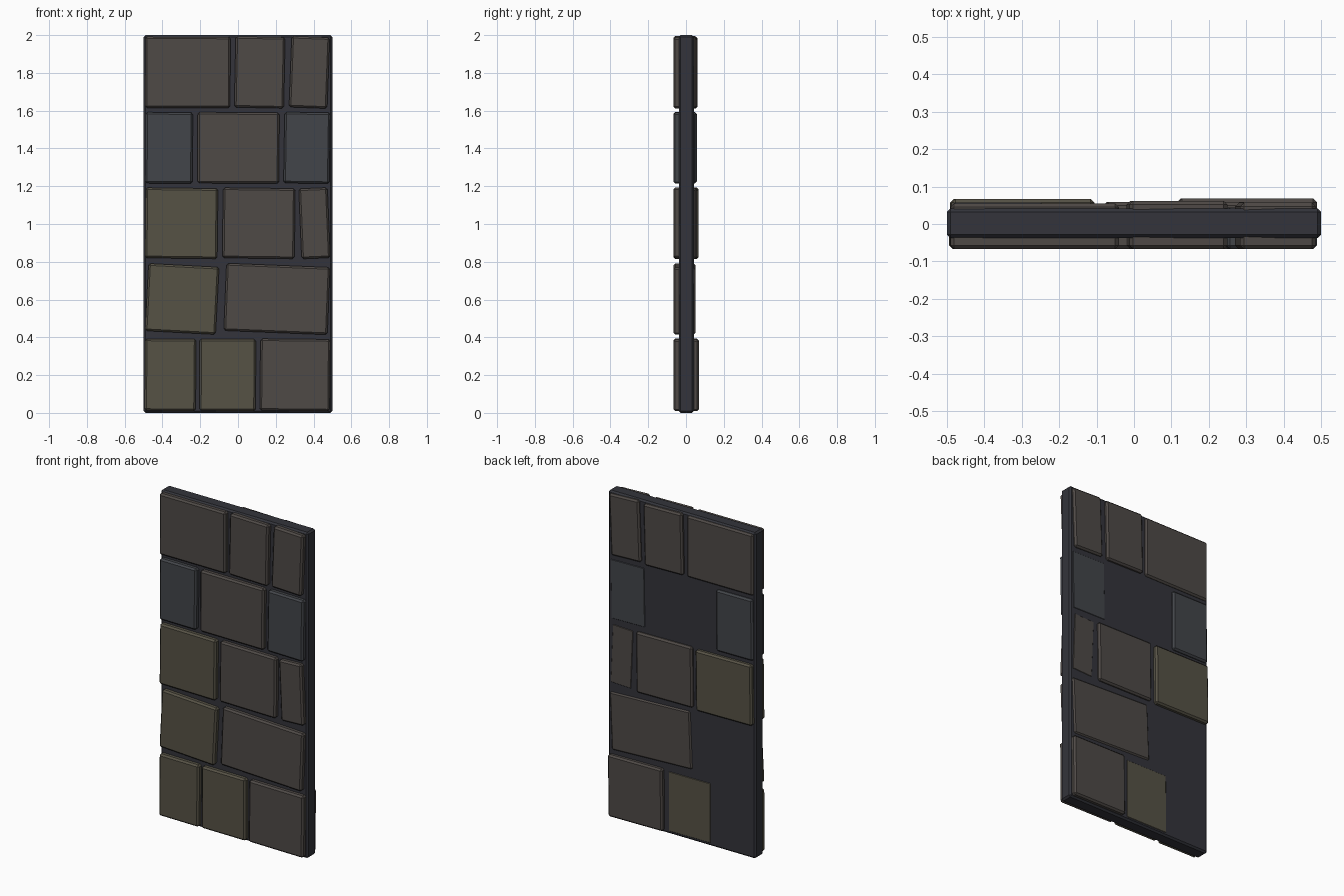
import bpy, bmesh
from math import radians
from mathutils import Matrix, Vector

if "Cube" in bpy.data.objects:
    bpy.data.objects.remove(bpy.data.objects["Cube"])


def material(name, rgb):
    m = bpy.data.materials.new(name)
    m.diffuse_color = (*rgb, 1)
    m.use_nodes = True
    m.node_tree.nodes["Principled BSDF"].inputs["Base Color"].default_value = m.diffuse_color
    return m


MORTAR = material("mortar", (0.033, 0.034, 0.043))
BROWN = material("brown_stone", (0.077, 0.067, 0.061))
OLIVE = material("olive_stone", (0.093, 0.084, 0.060))
BLUE = material("blue_stone", (0.055, 0.059, 0.067))


def block(name, centre, size, tilt, mat, bevel=0.01):
    """Chamfered box, tilted clockwise as seen from the front."""
    bm = bmesh.new()
    bmesh.ops.create_cube(bm, size=1)
    bmesh.ops.scale(bm, vec=Vector(size), verts=bm.verts)
    bmesh.ops.bevel(bm, geom=bm.edges[:], offset=bevel, segments=1,
                    profile=0.5, affect='EDGES')
    bmesh.ops.transform(bm, matrix=Matrix.Rotation(radians(tilt), 4, 'Y'), verts=bm.verts)
    me = bpy.data.meshes.new(name)
    bm.to_mesh(me)
    bm.free()
    me.materials.append(mat)
    ob = bpy.data.objects.new(name, me)
    ob.location = centre
    bpy.context.collection.objects.link(ob)


# Mortar core slab
block("mortar_slab", (0, 0.002, 1), (1, 0.08, 2), 0, MORTAR)

# Stone courses: (centre z, height, [(centre x, width, tilt, back y, material)])
# Stones pass through the slab; those with a small back y stay buried behind.
FRONT = -0.067
BURIED, FLUSH = 0.035, 0.0445
courses = [
    (0.201, 0.380, [(-0.358, 0.270, 0.5, BURIED, OLIVE),
                    (-0.055, 0.298, 0.3, FLUSH, OLIVE),
                    (0.302, 0.370, 0.6, 0.068, BROWN)]),
    (0.603, 0.357, [(-0.296, 0.374, 3.0, BURIED, OLIVE),
                    (0.206, 0.549, 2.3, 0.050, BROWN)]),
    (1.004, 0.372, [(-0.299, 0.382, 0.7, 0.067, OLIVE),
                    (0.110, 0.382, 0.7, 0.059, BROWN),
                    (0.405, 0.152, -2.4, FLUSH, BROWN)]),
    (1.403, 0.376, [(-0.365, 0.250, 0.4, 0.057, BLUE),
                    (0.002, 0.432, 0.3, BURIED, BROWN),
                    (0.365, 0.242, 0.9, FLUSH, BLUE)]),
    (1.803, 0.376, [(-0.266, 0.450, 0.1, 0.055, BROWN),
                    (0.115, 0.262, 1.2, 0.062, BROWN),
                    (0.378, 0.202, 2.2, 0.057, BROWN)]),
]
for r, (z, height, stones) in enumerate(courses, 1):
    for c, (x, width, tilt, back, mat) in enumerate(stones, 1):
        block(f"stone_row{r}_{c}", (x, (FRONT + back) / 2, z),
              (width, back - FRONT, height), tilt, mat)
